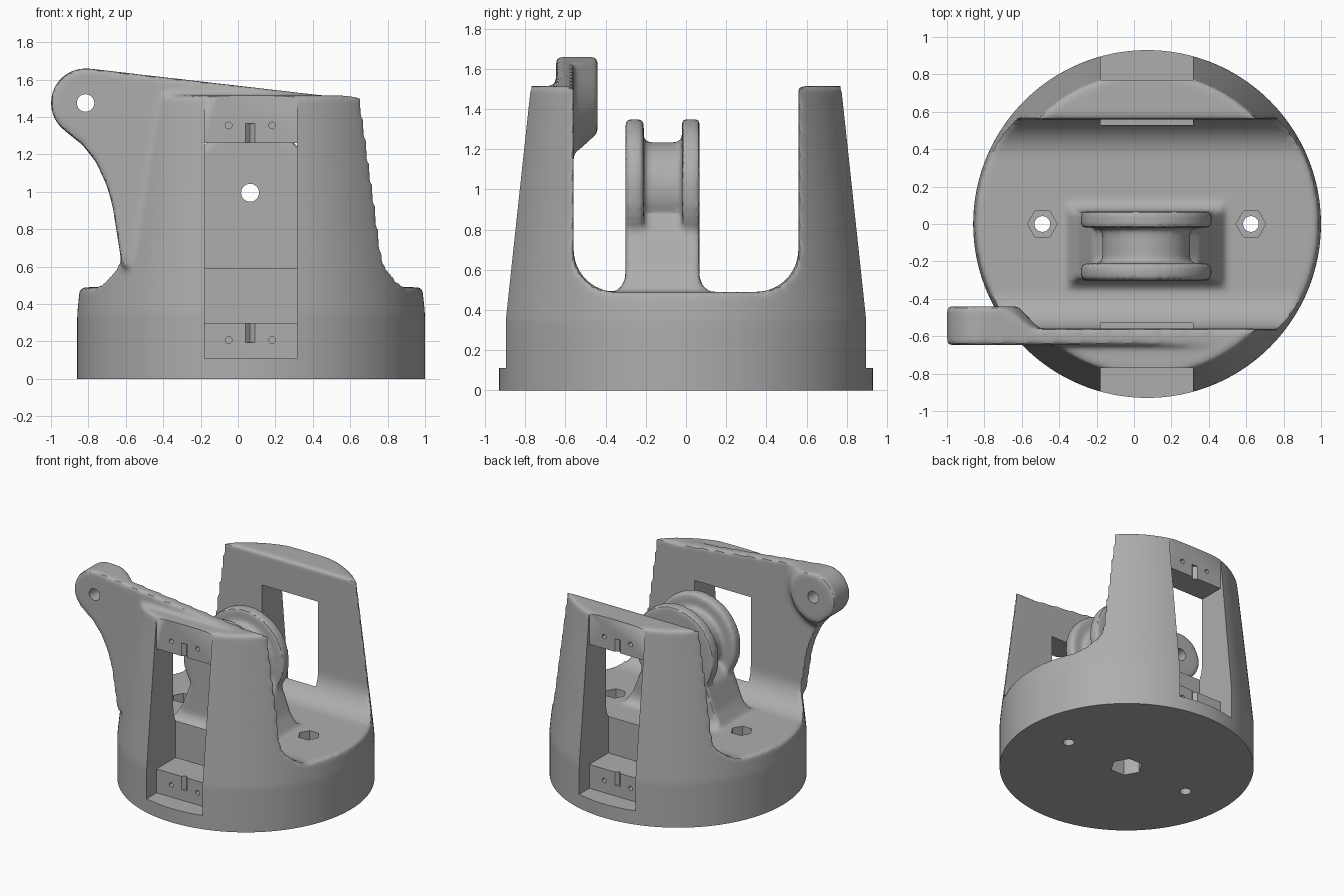
import bpy, bmesh, math

if "Cube" in bpy.data.objects:
    bpy.data.objects.remove(bpy.data.objects["Cube"])

CX = 0.07                      # axis of the round base


def solid(name, axis, sections):
    """Loft equal-length outlines [(points, position along axis), ...] into a closed solid."""
    place = {'x': lambda a, b, t: (t, a, b),
             'y': lambda a, b, t: (a, t, b),
             'z': lambda a, b, t: (a, b, t)}[axis]
    bm = bmesh.new()
    rings = [[bm.verts.new(place(a, b, t)) for a, b in pts] for pts, t in sections]
    for lo, hi in zip(rings, rings[1:]):
        for i in range(len(lo)):
            j = (i + 1) % len(lo)
            bm.faces.new((lo[i], lo[j], hi[j], hi[i]))
    bm.faces.new(rings[0])
    bm.faces.new(rings[-1])
    bmesh.ops.recalc_face_normals(bm, faces=bm.faces)
    me = bpy.data.meshes.new(name)
    bm.to_mesh(me)
    bm.free()
    ob = bpy.data.objects.new(name, me)
    bpy.context.collection.objects.link(ob)
    return ob


def arc(cx, cy, r, a0, a1, n):
    return [(cx + r * math.cos(math.radians(a0 + (a1 - a0) * i / n)),
             cy + r * math.sin(math.radians(a0 + (a1 - a0) * i / n))) for i in range(n + 1)]


def circle(cx, cy, r, n=64):
    return arc(cx, cy, r, 0, 360, n)[:-1]


def prism(name, axis, pts, lo, hi):
    return solid(name, axis, [(pts, lo), (pts, hi)])


def rect(a0, a1, b0, b1):
    return [(a0, b0), (a1, b0), (a1, b1), (a0, b1)]


def apply(ob, mod):
    bpy.context.view_layer.objects.active = ob
    bpy.ops.object.modifier_apply(modifier=mod.name)


def boolean(ob, tool, op='DIFFERENCE'):
    mod = ob.modifiers.new("bool", 'BOOLEAN')
    mod.operation, mod.solver, mod.object = op, 'MANIFOLD', tool
    apply(ob, mod)
    bpy.data.objects.remove(tool)


# round body, tapering towards the top (runs below z=0 so the base edge can be cut sharp)
body = solid("pulley_mount", 'z', [(circle(CX, 0, r, 128), z) for r, z in
                                   ((0.93, -0.1), (0.93, 0.35), (0.81, 1.515))])

# U-shaped trough between the two walls
trough = [(-0.56, 2.0)] + arc(-0.35, 0.70, 0.21, 180, 270, 12) \
    + arc(0.35, 0.70, 0.21, 270, 360, 12) + [(0.56, 2.0)]
boolean(body, prism("trough_cutter", 'x', trough, -1.5, 1.5))

# side arm with a thick conical boss at its end
outline = arc(-0.815, 1.475, 0.185, 83, 231, 24) + [
    (-0.83, 1.25), (-0.76, 1.16), (-0.70, 1.03), (-0.67, 0.92), (-0.62, 0.60),
    (0.40, 0.60), (0.50, 1.30), (0.50, 1.51)]
arm = prism("arm", 'y', outline, -0.647, -0.56)
boss = prism("arm_boss", 'y', outline, -0.62, -0.44)
boss_cone = solid("boss_cone", 'y', [(circle(-0.815, 1.475, r), y) for r, y in
                                     ((0.31, -0.70), (0.31, -0.56), (0.185, -0.43))])
boolean(boss, boss_cone, 'INTERSECT')

# pulley: two rims, a hub and a flared foot
rims = [prism("rim", 'y', circle(0.065, 1.0, 0.35, 96), lo, hi)
        for lo, hi in ((-0.302, -0.21), (-0.02, 0.067))]
hub = prism("hub", 'y', circle(0.065, 1.0, 0.235), -0.25, 0.02)
half = [(0.44, 0.40), (0.42, 0.50), (0.36, 0.60), (0.29, 0.78), (0.20, 0.88)]
foot_outline = [(0.065 + x, z) for x, z in half] + [(0.065 - x, z) for x, z in reversed(half)]
foot = prism("foot", 'y', foot_outline, -0.302, 0.067)
skirt = solid("foot_skirt", 'z', [
    (rect(0.065 - w, 0.065 + w, -0.302 - e, 0.067 + e), z)
    for w, e, z in ((0.43, 0.06, 0.45), (0.43, 0.05, 0.49), (0.40, 0.015, 0.52), (0.36, 0.0, 0.56))])

# fuse everything into one casting with softly rounded edges
bpy.ops.object.select_all(action='DESELECT')
for ob in [body, arm, boss, hub, foot, skirt] + rims:
    ob.select_set(True)
bpy.context.view_layer.objects.active = body
bpy.ops.object.join()
fuse = body.modifiers.new("fuse", 'REMESH')
fuse.mode, fuse.voxel_size = 'VOXEL', 0.016
apply(body, fuse)
soften = body.modifiers.new("soften", 'SMOOTH')
soften.factor, soften.iterations = 0.5, 9
apply(body, soften)

# flat underside
boolean(body, prism("floor_cutter", 'z', rect(-2, 2, -2, 2), -1, 0))

# slot, window and pad details, the same on front and back
for s in (-1, 1):
    def cut(axis, pts, lo, hi):
        boolean(body, prism("wall_cutter", axis, pts, lo, hi))
    cut('y', rect(-0.18, 0.315, 0.11, 1.8), s * 0.77, s * 1.2)      # recess
    cut('y', rect(-0.18, 0.315, 0.30, 1.26), s * 0.53, s * 1.2)     # window
    groove = circle(0.065, s * 0.77, 0.025, 4)
    cut('z', groove, 0.195, 0.32)
    cut('z', groove, 1.24, 1.365)
    for x in (-0.05, 0.183):
        for z in (0.207, 1.355):
            cut('y', circle(x, z, 0.018, 16), s * 0.69, s * 0.85)   # screw holes

# floor bolts with hex seats, and the hex socket underneath
for x in (-0.49, 0.625):
    boolean(body, prism("bolt_hole", 'z', circle(x, 0, 0.042, 32), -0.2, 0.6))
    boolean(body, prism("hex_seat", 'z', circle(x, 0, 0.08, 6), 0.40, 0.56))
boolean(body, prism("hex_socket", 'z', circle(CX, 0, 0.12, 6), -0.2, 0.22))

# axle and arm holes
boolean(body, prism("axle_hole", 'y', circle(0.065, 0.995, 0.048, 32), -0.45, 0.3))
boolean(body, prism("arm_hole", 'y', circle(-0.815, 1.475, 0.047, 32), -0.8, -0.3))

# one grey material, smooth shading with sharp cut edges
grey = bpy.data.materials.new("grey")
grey.diffuse_color = (0.42, 0.42, 0.42, 1)
grey.use_nodes = True
grey.node_tree.nodes["Principled BSDF"].inputs["Base Color"].default_value = grey.diffuse_color
body.data.materials.clear()
body.data.materials.append(grey)
bpy.ops.object.select_all(action='DESELECT')
body.select_set(True)
bpy.context.view_layer.objects.active = body
bpy.ops.object.shade_smooth_by_angle(angle=math.radians(35))
